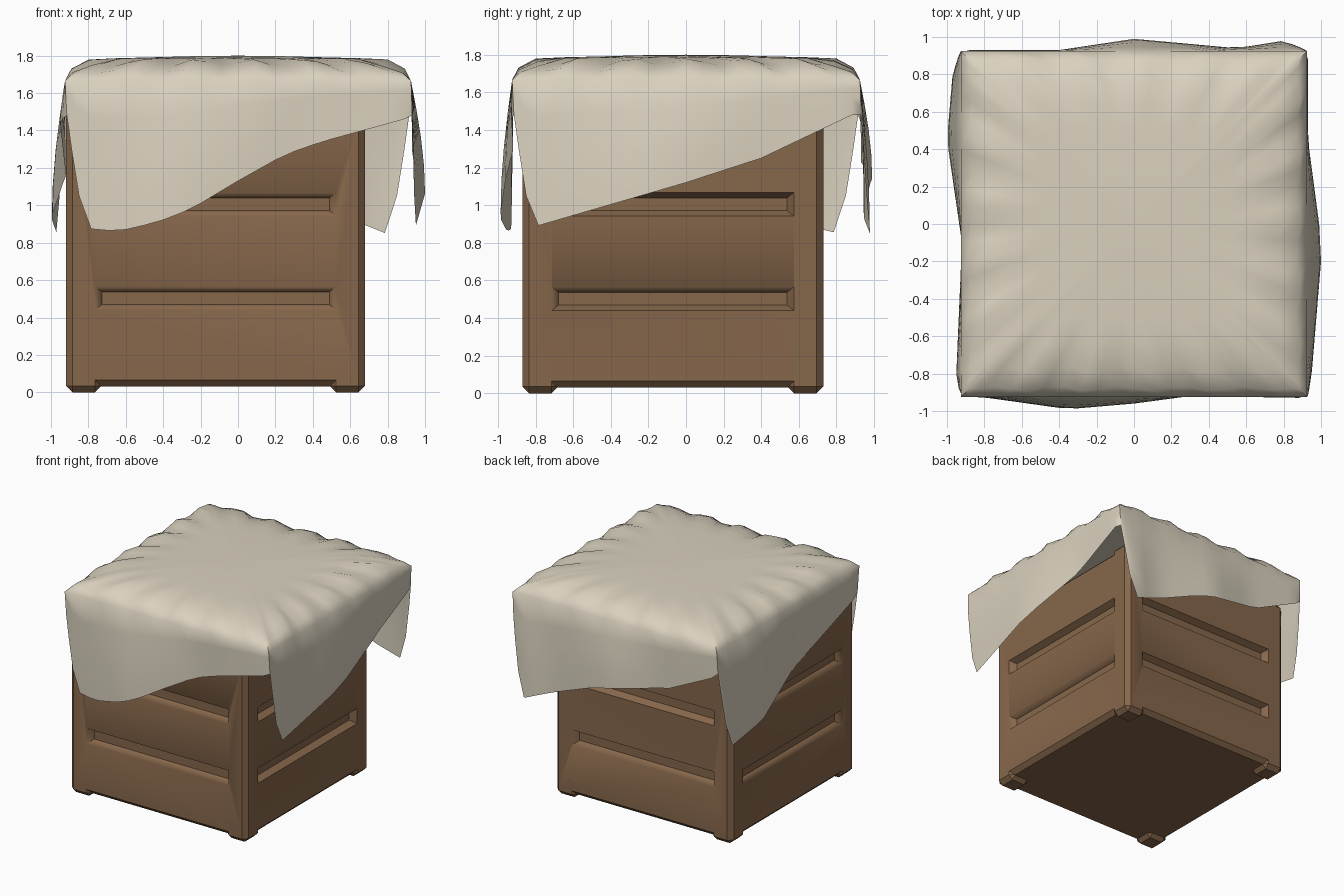
import bpy, bmesh, math
from mathutils import Matrix, Vector

if "Cube" in bpy.data.objects:
    bpy.data.objects.remove(bpy.data.objects["Cube"])


def material(name, rgb):
    m = bpy.data.materials.new(name)
    m.diffuse_color = (*rgb, 1)
    m.use_nodes = True
    m.node_tree.nodes["Principled BSDF"].inputs["Base Color"].default_value = m.diffuse_color
    return m


WOOD = material("brown wood", (0.24, 0.135, 0.07))
CLOTH = material("cream cloth", (0.70, 0.64, 0.52))
CX, CY, HALF = -0.12, -0.07, 0.80      # crate centre and half width


def finish(bm, name, mat, angle):
    bmesh.ops.recalc_face_normals(bm, faces=bm.faces)
    me = bpy.data.meshes.new(name)
    bm.to_mesh(me)
    bm.free()
    me.materials.append(mat)
    ob = bpy.data.objects.new(name, me)
    bpy.context.collection.objects.link(ob)
    bpy.ops.object.select_all(action='DESELECT')
    ob.select_set(True)
    bpy.context.view_layer.objects.active = ob
    bpy.ops.object.shade_smooth_by_angle(angle=math.radians(angle))
    return ob


def box(name, lo, hi, bevel):
    bm = bmesh.new()
    bmesh.ops.create_cube(bm, size=1)
    lo, hi = Vector(lo), Vector(hi)
    for v in bm.verts:
        v.co = (lo + hi) / 2 + v.co * (hi - lo)
    bmesh.ops.bevel(bm, geom=bm.edges[:], offset=bevel, segments=1, affect='EDGES')
    return finish(bm, name, WOOD, 20)


# crate body
body = box("crate_body", (CX - HALF, CY - HALF, 0.03), (CX + HALF, CY + HALF, 1.49), 0.035)

# two sloped grooves on each side, cut out of the body
bm = bmesh.new()
for k in range(4):
    rot = Matrix.Translation((CX, CY, 0)) @ Matrix.Rotation(k * math.pi / 2, 4, 'Z')
    for z in (0.503, 1.005):
        rings = []
        for y, hx, hz in ((-HALF - 0.02, 0.657, 0.073), (-HALF + 0.05, 0.608, 0.034)):
            rings.append([bm.verts.new(rot @ Vector((sx * hx, y, z + sz * hz)))
                          for sx, sz in ((-1, -1), (1, -1), (1, 1), (-1, 1))])
        a, b = rings
        bm.faces.new(a)
        bm.faces.new(b[::-1])
        for i in range(4):
            j = (i + 1) % 4
            bm.faces.new((a[j], a[i], b[i], b[j]))
cutter = finish(bm, "groove_cutter", WOOD, 20)
cutter.hide_render = True
mod = body.modifiers.new("grooves", 'BOOLEAN')
mod.operation, mod.object, mod.solver = 'DIFFERENCE', cutter, 'EXACT'
bpy.context.view_layer.objects.active = body
bpy.ops.object.modifier_apply(modifier=mod.name)
bpy.data.objects.remove(cutter)

# corner blocks, forming the feet and the top corners
S = 0.19
for end, z in (("foot", 0.0), ("top_corner", 1.33)):
    for sx in (0, 1):
        for sy in (0, 1):
            x = CX - HALF + sx * (2 * HALF - S)
            y = CY - HALF + sy * (2 * HALF - S)
            box(f"{end}_{sx}{sy}", (x, y, z), (x + S, y + S, z + S), 0.035)


# draped cloth: (position along side, hem height) and (position, hem reach)
def interp(table, u):
    for (a, p), (b, q) in zip(table, table[1:]):
        if u <= b:
            return p + (q - p) * max(0, (u - a) / (b - a))
    return table[-1][1]


R = 0.925
FLAP = [(-R, 1.48), (-0.89, 1.30), (-0.85, 1.05)]
HEM = [
    [(-0.78, .86), (-.6, .87), (-.43, .91), (-.25, .98), (0, 1.13), (.25, 1.27), (.45, 1.34), (R, 1.47)],
    [(-0.79, .89), (0, 1.12), (.4, 1.25), (R, 1.50)],
    [(-0.79, .85), (-.14, 1.11), (.49, 1.25), (R, 1.46)],
    [(-0.79, .855), (-.4, .95), (0, 1.12), (.4, 1.27), (R, 1.48)],
]
REACH = [
    [(-R, .92), (-.78, .93), (-.35, .99), (0, .96), (.3, .92), (R, .93)],
    [(-R, .93), (-.8, .95), (-.2, 1.0), (.0, .99), (.45, .93), (R, .93)],
    [(-R, .93), (-.8, .98), (-.55, .94), (0, .99), (.4, .93), (R, .93)],
    [(-R, .93), (-.8, .97), (-.45, 1.0), (.1, .92), (.8, .95), (R, .93)],
]
COLS = [-R, -.89, -.85, -.785, -.69, -.6, -.5, -.4, -.3, -.2, -.1, 0, .1, .2, .3, .4, .5, .6, .7, .8, .88]
RINGS = [(.25, 1.797, 0), (.5, 1.79, 0), (.64, 1.785, .1), (.78, 1.762, 1), (.88, 1.72, .6), (R, 1.665, 0)]
DROPS = (.25, .5, .75, 1)

bm = bmesh.new()
columns = []
for k in range(4):
    rot = Matrix.Rotation(k * math.pi / 2, 3, 'Z')
    for u in COLS:
        corner = max(0, (abs(u) - .7) / (R - .7))
        pucker = math.sin(u * 18 + k * 1.3) * (1 - corner)
        col = []
        for r, z, w in RINGS:
            zz = z + .018 * w * pucker - .02 * w * corner
            col.append(bm.verts.new(rot @ Vector((u * r / R, -r - .02 * w * pucker, zz))))
        hem, reach = interp(FLAP + HEM[k], u), interp(REACH[k], u)
        for t in DROPS:
            y = R + (reach - R) * math.sin(t * math.pi / 2)
            x = u + (.01 * t if u == -R else 0)
            col.append(bm.verts.new(rot @ Vector((x, -y, 1.665 + (hem - 1.665) * t))))
        columns.append(col)
centre = bm.verts.new((0, 0, 1.80))
for i, a in enumerate(columns):
    b = columns[(i + 1) % len(columns)]
    bm.faces.new((centre, a[0], b[0]))
    for j in range(len(a) - 1):
        bm.faces.new((a[j], a[j + 1], b[j + 1], b[j]))
finish(bm, "draped_cloth", CLOTH, 50)
